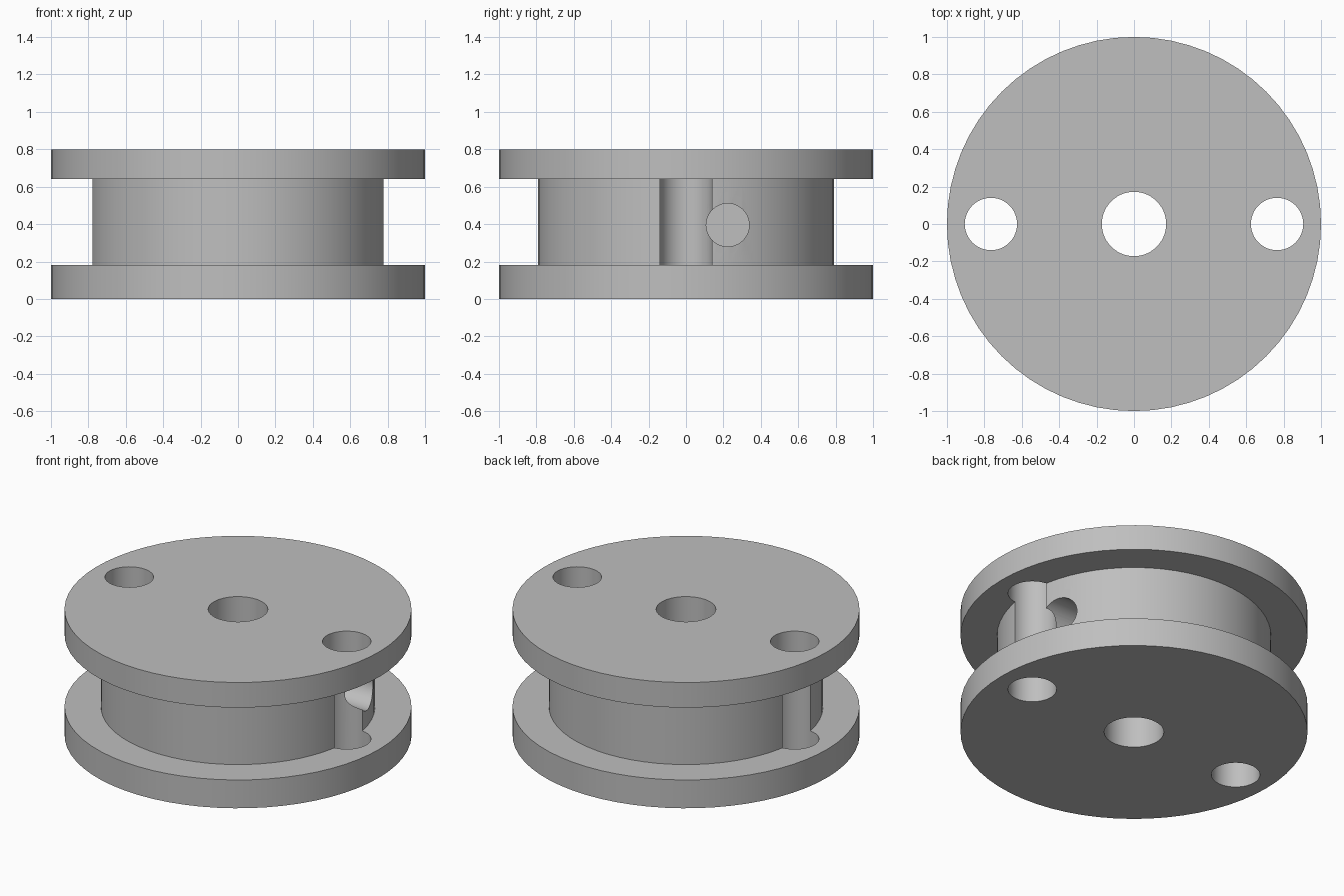
import bpy, bmesh, math
from mathutils import Matrix, Vector

default = bpy.data.objects.get("Cube")
if default:
    bpy.data.objects.remove(default, do_unlink=True)

grey = bpy.data.materials.new("plain grey")
grey.use_nodes = True
colour = (0.52, 0.52, 0.52, 1)
grey.diffuse_color = colour
grey.node_tree.nodes["Principled BSDF"].inputs["Base Color"].default_value = colour


def add_object(name, bm):
    mesh = bpy.data.meshes.new(name)
    bm.to_mesh(mesh)
    bm.free()
    mesh.materials.append(grey)
    obj = bpy.data.objects.new(name, mesh)
    bpy.context.collection.objects.link(obj)
    return obj


def cylinder(name, radius, start, end, segments=48):
    """Closed cylinder running between two points."""
    start, end = Vector(start), Vector(end)
    axis = end - start
    turn = axis.to_track_quat('Z', 'Y').to_matrix().to_4x4()
    bm = bmesh.new()
    bmesh.ops.create_cone(bm, cap_ends=True, segments=segments,
                          radius1=radius, radius2=radius, depth=axis.length,
                          matrix=Matrix.Translation((start + end) / 2) @ turn)
    return add_object(name, bm)


# Spool body: two flanges and a narrower drum, turned from one profile
profile = [(0, 0), (1, 0), (1, 0.18), (0.79, 0.18),
           (0.79, 0.64), (1, 0.64), (1, 0.80), (0, 0.80)]
bm = bmesh.new()
verts = [bm.verts.new((r, 0, z)) for r, z in profile]
edges = [bm.edges.new(pair) for pair in zip(verts, verts[1:])]
bmesh.ops.spin(bm, geom=verts + edges, cent=(0, 0, 0), axis=(0, 0, 1),
               angle=math.tau, steps=64, use_duplicate=False)
bmesh.ops.remove_doubles(bm, verts=bm.verts[:], dist=1e-4)
bmesh.ops.recalc_face_normals(bm, faces=bm.faces[:])
bmesh.ops.dissolve_limit(bm, angle_limit=0.01, verts=bm.verts[:], edges=bm.edges[:])
spool = add_object("spool", bm)

# Cutters: centre bore, two flange holes that groove the drum, blind side hole
cutters = [cylinder("bore_cutter", 0.172, (0, 0, -0.1), (0, 0, 0.9))]
for side, x in (("left", 0.765), ("right", -0.765)):
    cutters.append(cylinder(side + "_hole_cutter", 0.14, (x, 0, -0.1), (x, 0, 0.9)))
cutters.append(cylinder("side_hole_cutter", 0.115, (0.3, 0.223, 0.395), (0.95, 0.223, 0.395)))

for cutter in cutters:
    cutter.hide_render = True
    cut = spool.modifiers.new(cutter.name, 'BOOLEAN')
    cut.operation = 'DIFFERENCE'
    cut.solver = 'EXACT'
    cut.object = cutter

# Apply the cuts, then discard the cutters
bpy.ops.object.select_all(action='DESELECT')
spool.select_set(True)
bpy.context.view_layer.objects.active = spool
for name in [m.name for m in spool.modifiers]:
    bpy.ops.object.modifier_apply(modifier=name)
for cutter in cutters:
    bpy.data.objects.remove(cutter, do_unlink=True)

bpy.ops.object.shade_smooth_by_angle(angle=math.radians(30))
